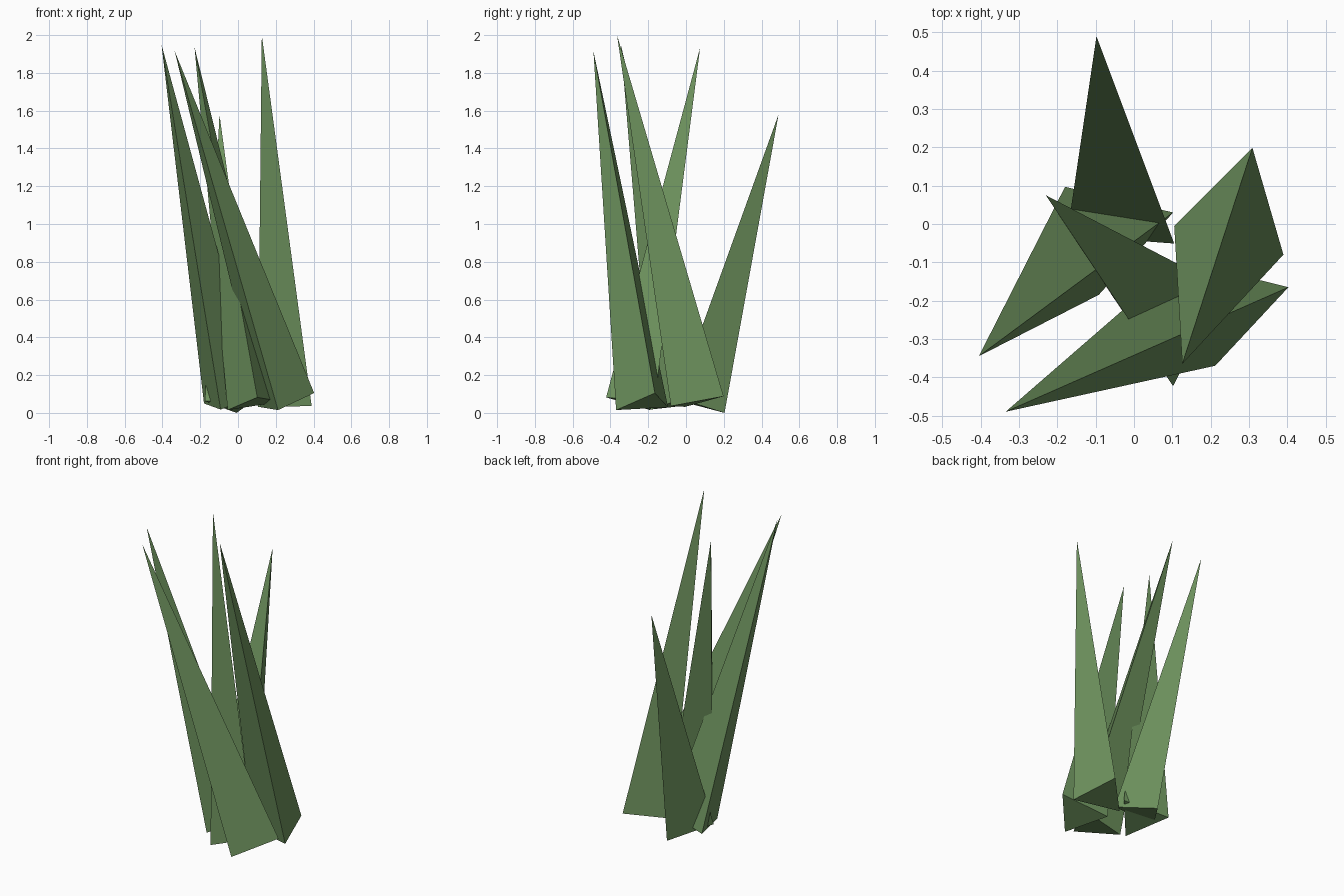
import bpy, bmesh
from mathutils import Vector

if "Cube" in bpy.data.objects:
    bpy.data.objects.remove(bpy.data.objects["Cube"])

# Single leaf green
green = bpy.data.materials.new("leaf_green")
green.diffuse_color = (0.155, 0.29, 0.112, 1.0)
green.use_nodes = True
green.node_tree.nodes["Principled BSDF"].inputs["Base Color"].default_value = green.diffuse_color


def blade(name, tip, corners):
    """Three-sided spike: a closed triangular base tapering to a tip."""
    bm = bmesh.new()
    base = [bm.verts.new(Vector(c)) for c in corners]
    top = bm.verts.new(Vector(tip))
    bm.faces.new(base)
    for i in range(3):
        bm.faces.new((base[i], base[(i + 1) % 3], top))
    bmesh.ops.recalc_face_normals(bm, faces=bm.faces)
    mesh = bpy.data.meshes.new(name)
    bm.to_mesh(mesh)
    bm.free()
    mesh.materials.append(green)
    obj = bpy.data.objects.new(name, mesh)
    bpy.context.collection.objects.link(obj)
    return obj


# Grass blades leaning out of one tuft: tip, then the base corners
blade("left_blade", (-0.405, -0.345, 1.95),
      [(-0.18, 0.097, 0.05), (-0.092, -0.185, 0.018), (0.102, 0.03, 0.09)])
blade("front_blade", (-0.335, -0.49, 1.915),
      [(0.403, -0.165, 0.105), (0.212, -0.37, 0.015), (0.12, -0.095, 0.03)])
blade("middle_blade", (-0.23, 0.075, 1.935),
      [(0.102, -0.423, 0.082), (0.233, -0.166, 0.06), (-0.055, -0.19, 0.015)])
blade("right_blade", (0.126, -0.365, 2.0),
      [(0.309, 0.199, 0.088), (0.39, -0.08, 0.036), (0.105, -0.005, 0.032)])
blade("back_blade", (-0.098, 0.49, 1.58),
      [(0.105, -0.051, 0.08), (-0.175, -0.03, 0.062), (-0.008, 0.204, 0.0)])
